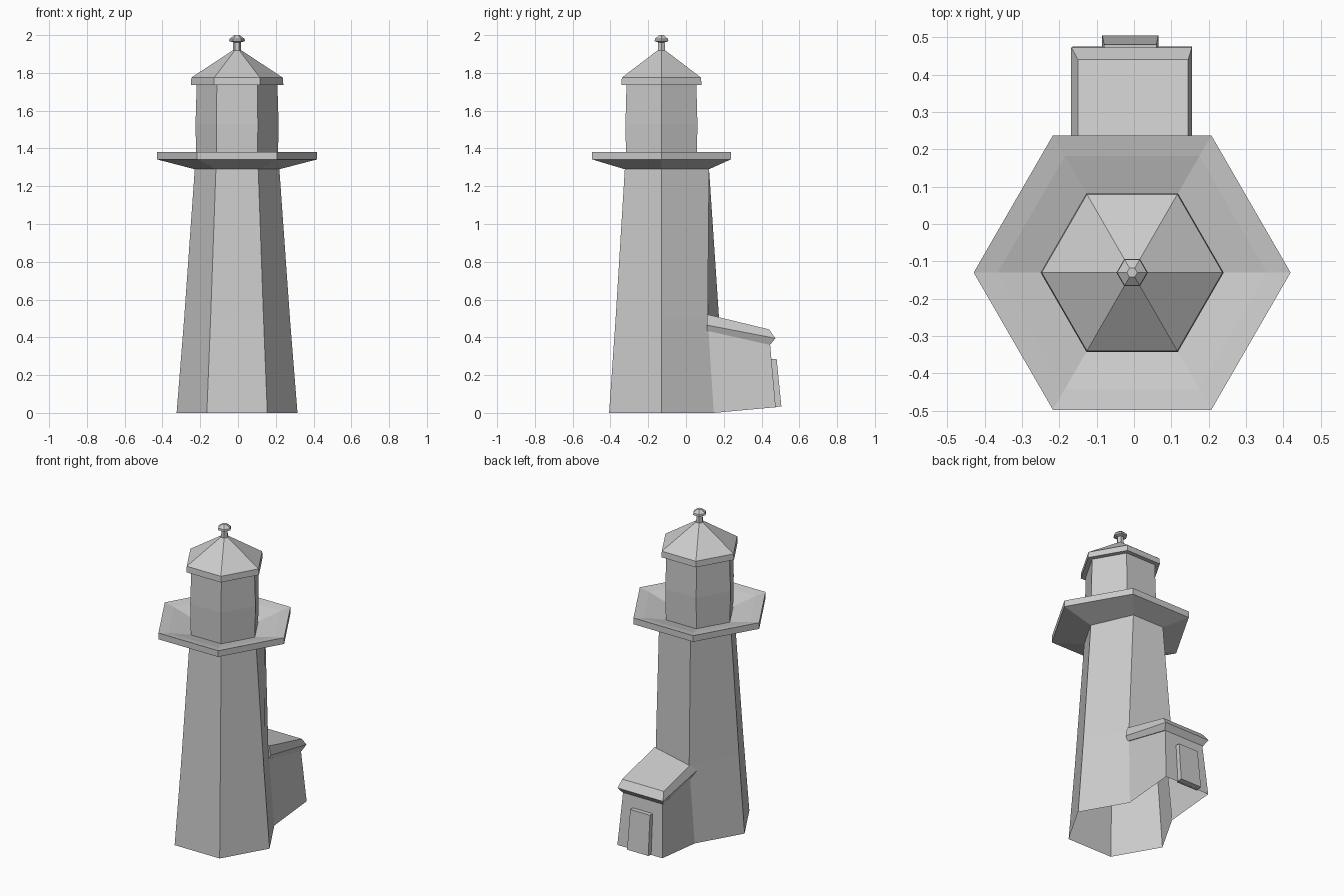
import bpy, bmesh
from math import cos, sin, pi

if "Cube" in bpy.data.objects:
    bpy.data.objects.remove(bpy.data.objects["Cube"])

CX, CY = -0.005, -0.13   # tower axis


def ring(r, z, back=None):
    """Hexagon with corners on the x axis; back = y of (right, left) rear corners."""
    pts = [[CX + r * cos(i * pi / 3), CY + r * sin(i * pi / 3), z] for i in range(6)]
    if back:
        pts[1][1], pts[2][1] = back
    return pts


def loft(name, rings, bottom=False, top=False, skip=(), inset=None):
    """Join rings of equal count with quads; skip/inset pick faces."""
    bm = bmesh.new()
    vs = [[bm.verts.new(p) for p in r] for r in rings]
    n = len(rings[0])
    panes = []
    for k in range(len(vs) - 1):
        for i in range(n):
            if (k, i) in skip:
                continue
            j = (i + 1) % n
            f = bm.faces.new((vs[k][i], vs[k][j], vs[k + 1][j], vs[k + 1][i]))
            if k == inset:
                panes.append(f)
    if bottom:
        bm.faces.new(vs[0][::-1])
    if top:
        bm.faces.new(vs[-1])
    if panes:
        bmesh.ops.inset_individual(bm, faces=panes, thickness=0.012, depth=-0.014)
    me = bpy.data.meshes.new(name)
    bm.to_mesh(me)
    bm.free()
    ob = bpy.data.objects.new(name, me)
    bpy.context.collection.objects.link(ob)
    return ob


def rect(x0, x1, y0, y1, z0, z1):
    """Four corners, z0 at the tower side and z1 at the far side."""
    return [(x0, y0, z0), (x1, y0, z0), (x1, y1, z1), (x0, y1, z1)]


# Tapered tower, open below and open into the annex
loft("tower", [ring(0.32, 0), ring(0.28, 0.5, (0.115, 0.175)),
               ring(0.224, 1.29, (0.122, 0.122))], skip={(0, 1)})

# Gallery: flared underside, thin rim, dished floor
loft("gallery", [ring(0.224, 1.29, (0.122, 0.122)), ring(0.424, 1.342),
                 ring(0.424, 1.382), ring(0.36, 1.37), ring(0.2, 1.325)])

# Lantern room with recessed panes
loft("lantern_room", [ring(0.216, 1.325), ring(0.22, 1.53),
                      ring(0.214, 1.725), ring(0.214, 1.737)], inset=1)

# Roof with eave band
loft("lantern_roof", [ring(0.2, 1.737), ring(0.245, 1.737), ring(0.242, 1.775),
                      ring(0.025, 1.918)], top=True)

# Finial
loft("finial", [ring(0.022, 1.91), ring(0.02, 1.962), ring(0.042, 1.968),
                ring(0.04, 1.98), ring(0.014, 2.0)], top=True)

# Annex walls, open below and towards the tower
loft("annex_walls", [rect(-0.165, 0.155, 0.147, 0.475, 0, 0.03),
                     rect(-0.145, 0.135, 0.115, 0.445, 0.44, 0.365)], skip={(0, 0)})

# Lean-to roof slab with chamfered eaves
loft("annex_roof", [rect(-0.15, 0.14, 0.11, 0.445, 0.435, 0.36),
                    rect(-0.168, 0.155, 0.11, 0.473, 0.465, 0.395),
                    rect(-0.15, 0.145, 0.11, 0.44, 0.522, 0.442)],
     bottom=True, top=True)

# Leaning door panel
loft("annex_door", [rect(-0.085, 0.065, 0.465, 0.505, 0.03, 0.035),
                    rect(-0.08, 0.06, 0.445, 0.48, 0.285, 0.285)],
     bottom=True, top=True)
